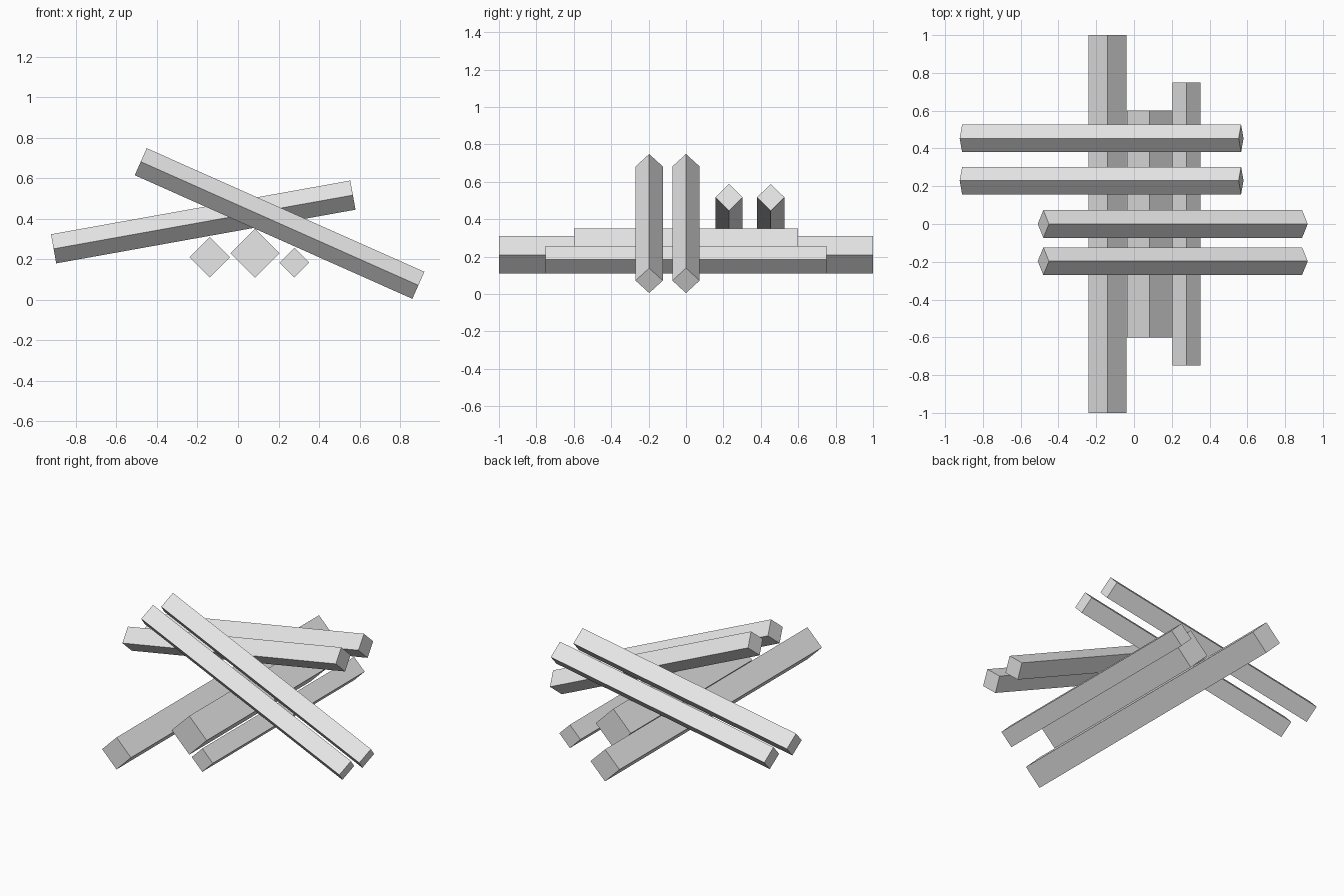
import bpy
import math
from mathutils import Vector

cube = bpy.data.objects.get("Cube")
if cube:
    bpy.data.objects.remove(cube, do_unlink=True)

grey = bpy.data.materials.new("plain_grey")
grey.use_nodes = True
colour = (0.8, 0.8, 0.8, 1)
grey.diffuse_color = colour
grey.node_tree.nodes["Principled BSDF"].inputs["Base Color"].default_value = colour


def beam(name, start, end, half_diagonal):
    """Square beam between two end centres, standing on one long edge."""
    start, end = Vector(start), Vector(end)
    axis = end - start
    bpy.ops.mesh.primitive_cylinder_add(
        vertices=4, radius=half_diagonal, depth=axis.length,
        location=(start + end) / 2)
    obj = bpy.context.object
    obj.name = name
    obj.rotation_euler = axis.to_track_quat('Z', 'Y').to_euler()
    obj.data.materials.append(grey)
    return obj


# Lower beams running front to back: name, x, z, half length, half diagonal
for name, x, z, half, diag in [
    ("long_lower_beam", -0.14, 0.21, 1.0, 0.1),
    ("thick_lower_beam", 0.083, 0.23, 0.6, 0.121),
    ("thin_lower_beam", 0.278, 0.184, 0.75, 0.073),
]:
    beam(name, (x, -half, z), (x, half, z), diag)

# Pair of steep cross beams near the front
for i, y in enumerate((-0.197, 0.0)):
    beam(f"front_cross_beam_{i + 1}", (-0.48, y, 0.682), (0.89, y, 0.072), 0.073)

# Pair of shallow cross beams near the back
for i, y in enumerate((0.23, 0.453)):
    beam(f"back_cross_beam_{i + 1}", (-0.91, y, 0.252), (0.567, y, 0.517), 0.073)
